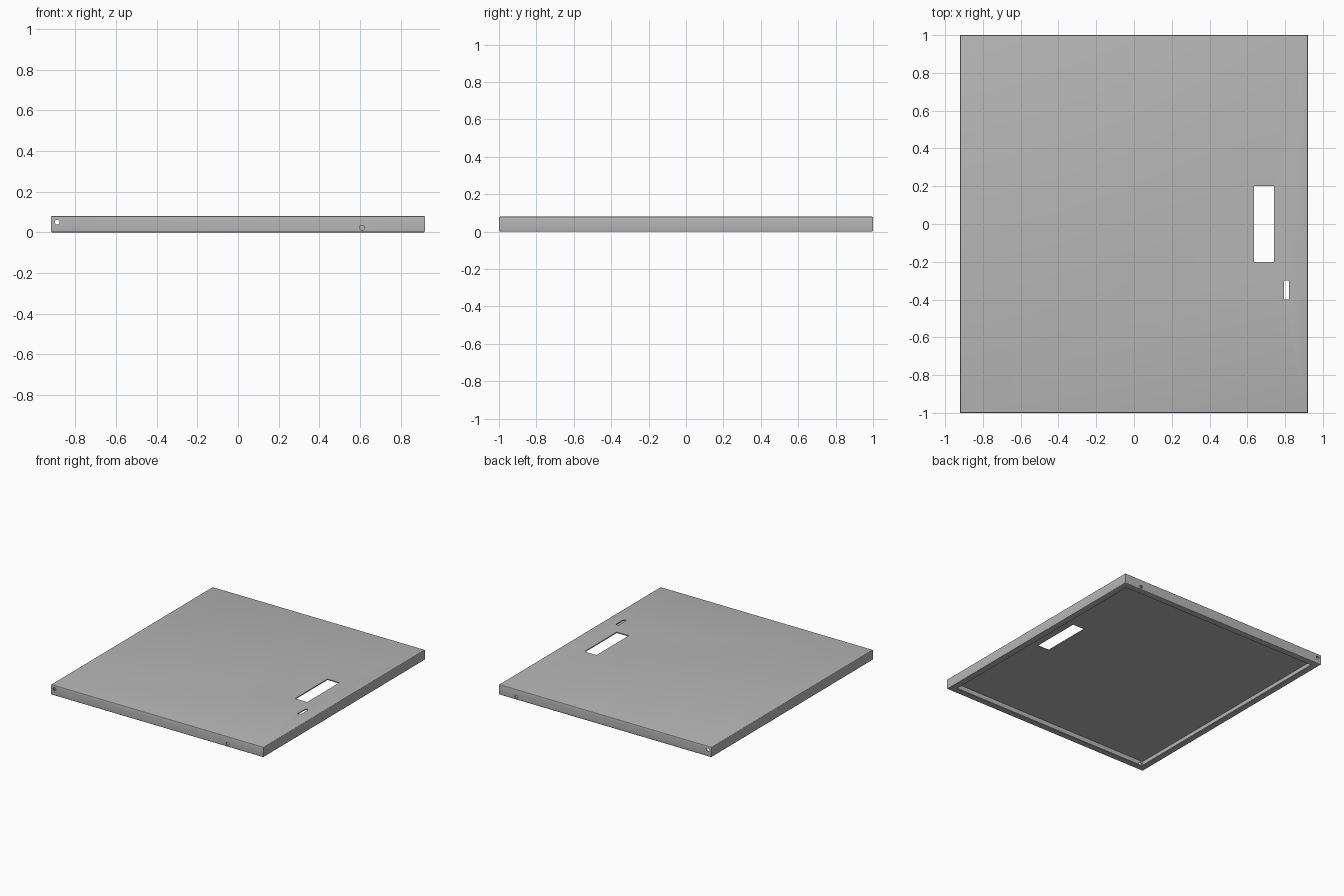
import bpy
import bmesh
from math import pi

WIDTH, DEPTH, HEIGHT = 1.84, 2.0, 0.08
GAUGE, LIP, BEND = 0.008, 0.05, 0.006

if "Cube" in bpy.data.objects:
    bpy.data.objects.remove(bpy.data.objects["Cube"], do_unlink=True)

# Painted sheet metal
steel = bpy.data.materials.new("grey sheet metal")
steel.use_nodes = True
grey = (0.47, 0.47, 0.47, 1)
steel.diffuse_color = grey
steel.node_tree.nodes["Principled BSDF"].inputs["Base Color"].default_value = grey


def box(name, lo, hi, bend=0):
    """Box between two corners, with optional rounded horizontal edges."""
    bm = bmesh.new()
    bmesh.ops.create_cube(bm, size=1)
    for v in bm.verts:
        v.co = [a + (c + 0.5) * (b - a) for a, b, c in zip(lo, hi, v.co)]
    if bend:
        edges = [e for e in bm.edges if abs(e.verts[0].co.z - e.verts[1].co.z) < 0.001]
        bmesh.ops.bevel(bm, geom=edges, offset=bend, segments=3,
                        profile=0.5, affect='EDGES')
    mesh = bpy.data.meshes.new(name)
    bm.to_mesh(mesh)
    bm.free()
    mesh.materials.append(steel)
    obj = bpy.data.objects.new(name, mesh)
    bpy.context.collection.objects.link(obj)
    return obj


def drill(x, y, z, radius=0.012):
    """Round cutter running along y."""
    bpy.ops.mesh.primitive_cylinder_add(vertices=24, radius=radius, depth=0.06,
                                        location=(x, y, z), rotation=(pi / 2, 0, 0))
    obj = bpy.context.object
    obj.name = "hole_cutter"
    obj.data.materials.append(steel)
    return obj


def cut(target, cutter):
    """Subtract the cutter and throw it away."""
    cutter.hide_render = True
    mod = target.modifiers.new("cut", 'BOOLEAN')
    mod.operation = 'DIFFERENCE'
    mod.solver = 'EXACT'
    mod.object = cutter
    bpy.context.view_layer.objects.active = target
    bpy.ops.object.modifier_apply(modifier=mod.name)
    bpy.data.objects.remove(cutter, do_unlink=True)


hx, hy = WIDTH / 2, DEPTH / 2
panel = box("folded_panel", (-hx, -hy, 0), (hx, hy, HEIGHT), BEND)

# Hollow inside, leaving walls, top sheet and a return lip below
ix, iy = hx - GAUGE, hy - GAUGE
cut(panel, box("cavity_cutter", (-ix, -iy, GAUGE), (ix, iy, HEIGHT - GAUGE)))
ox, oy = hx - LIP, hy - LIP
cut(panel, box("opening_cutter", (-ox, -oy, -0.05), (ox, oy, HEIGHT / 2)))

# Large handle slot and small latch slot
for x0, x1, y0, y1 in ((0.635, 0.74, -0.2, 0.2), (0.795, 0.82, -0.4, -0.3)):
    cut(panel, box("slot_cutter", (x0, y0, 0.05), (x1, y1, 0.15)))

# Pivot holes in line, then one offset hole in each end wall
for x, y, z in ((-0.89, -hy, 0.05), (-0.89, hy, 0.05),
                (0.61, -hy, 0.022), (0.77, hy, 0.022)):
    cut(panel, drill(x, y, z))

# Smooth bends with crisp folds
bpy.ops.object.select_all(action='DESELECT')
panel.select_set(True)
bpy.context.view_layer.objects.active = panel
bpy.ops.object.shade_smooth_by_angle(angle=0.6)
